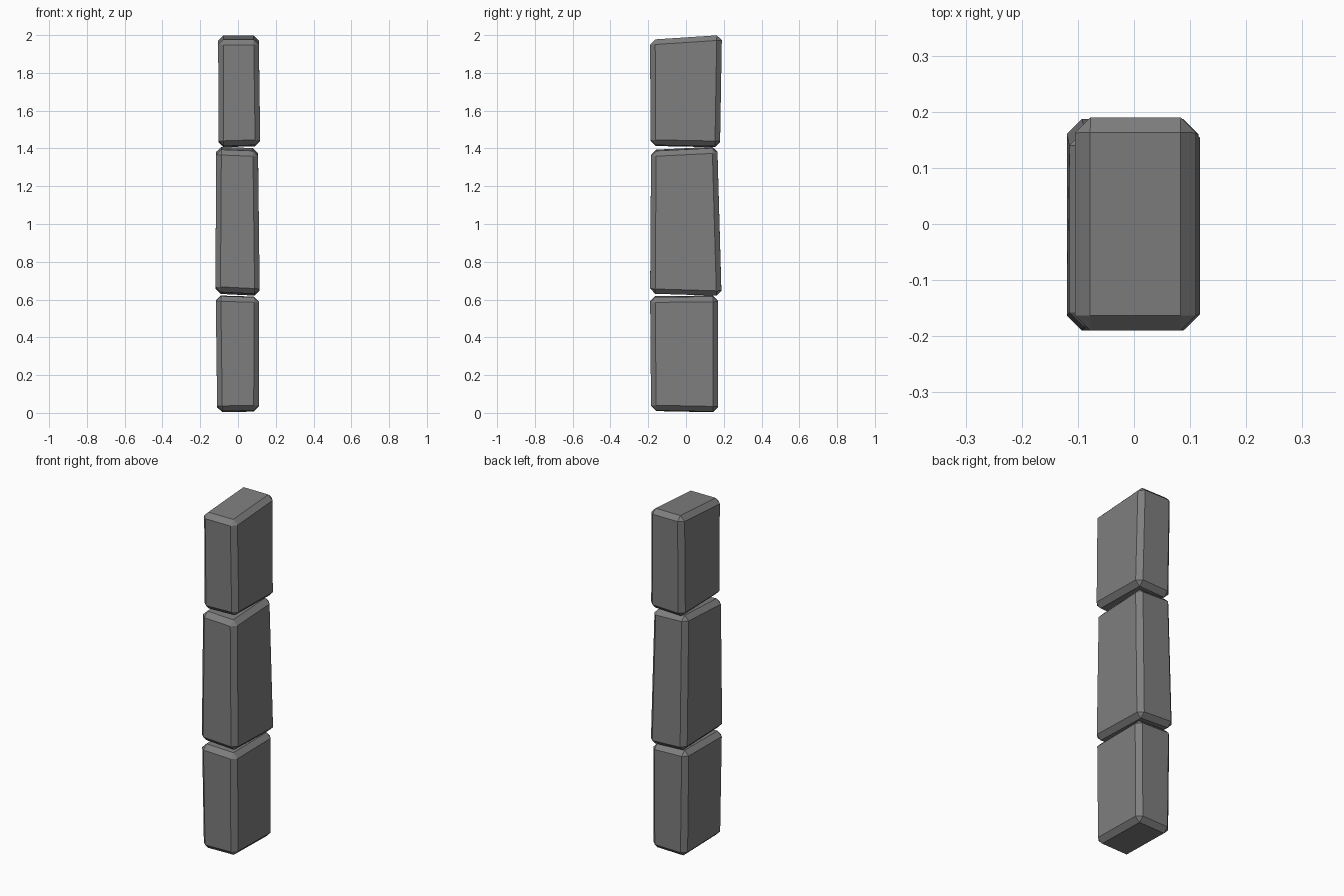
import bpy, bmesh

old = bpy.data.objects.get("Cube")
if old:
    bpy.data.objects.remove(old, do_unlink=True)

stone = bpy.data.materials.new("grey stone")
stone.use_nodes = True
color = (0.21, 0.21, 0.21, 1)
stone.diffuse_color = color
stone.node_tree.nodes["Principled BSDF"].inputs["Base Color"].default_value = color


def block(name, bottom, top, width=0.027):
    """Chamfered, slightly skewed block.
    Each end is x min, x max, y min, y max, height, slope along x, slope along y."""
    bm = bmesh.new()
    bmesh.ops.create_cube(bm, size=2)
    for v in bm.verts:
        x0, x1, y0, y1, z, slope_x, slope_y = top if v.co.z > 0 else bottom
        x = x1 if v.co.x > 0 else x0
        y = y1 if v.co.y > 0 else y0
        v.co = (x, y, z + slope_x * x + slope_y * y)
    bmesh.ops.bevel(bm, geom=bm.edges[:], offset=width, segments=1,
                    profile=0.5, affect='EDGES')
    bmesh.ops.recalc_face_normals(bm, faces=bm.faces[:])
    mesh = bpy.data.meshes.new(name)
    bm.to_mesh(mesh)
    bm.free()
    mesh.materials.append(stone)
    ob = bpy.data.objects.new(name, mesh)
    bpy.context.collection.objects.link(ob)
    return ob


# Three stones stacked with thin gaps
block("lower_block",
      (-0.11, 0.11, -0.185, 0.17, 0.008, 0.02, -0.02),
      (-0.118, 0.112, -0.19, 0.17, 0.617, -0.03, 0.01))
block("middle_block",
      (-0.12, 0.115, -0.19, 0.188, 0.63, -0.05, -0.03),
      (-0.115, 0.106, -0.185, 0.166, 1.398, -0.04, 0.05))
block("upper_block",
      (-0.103, 0.118, -0.188, 0.18, 1.412, 0.03, -0.02),
      (-0.105, 0.11, -0.19, 0.19, 1.988, 0, 0.065))
